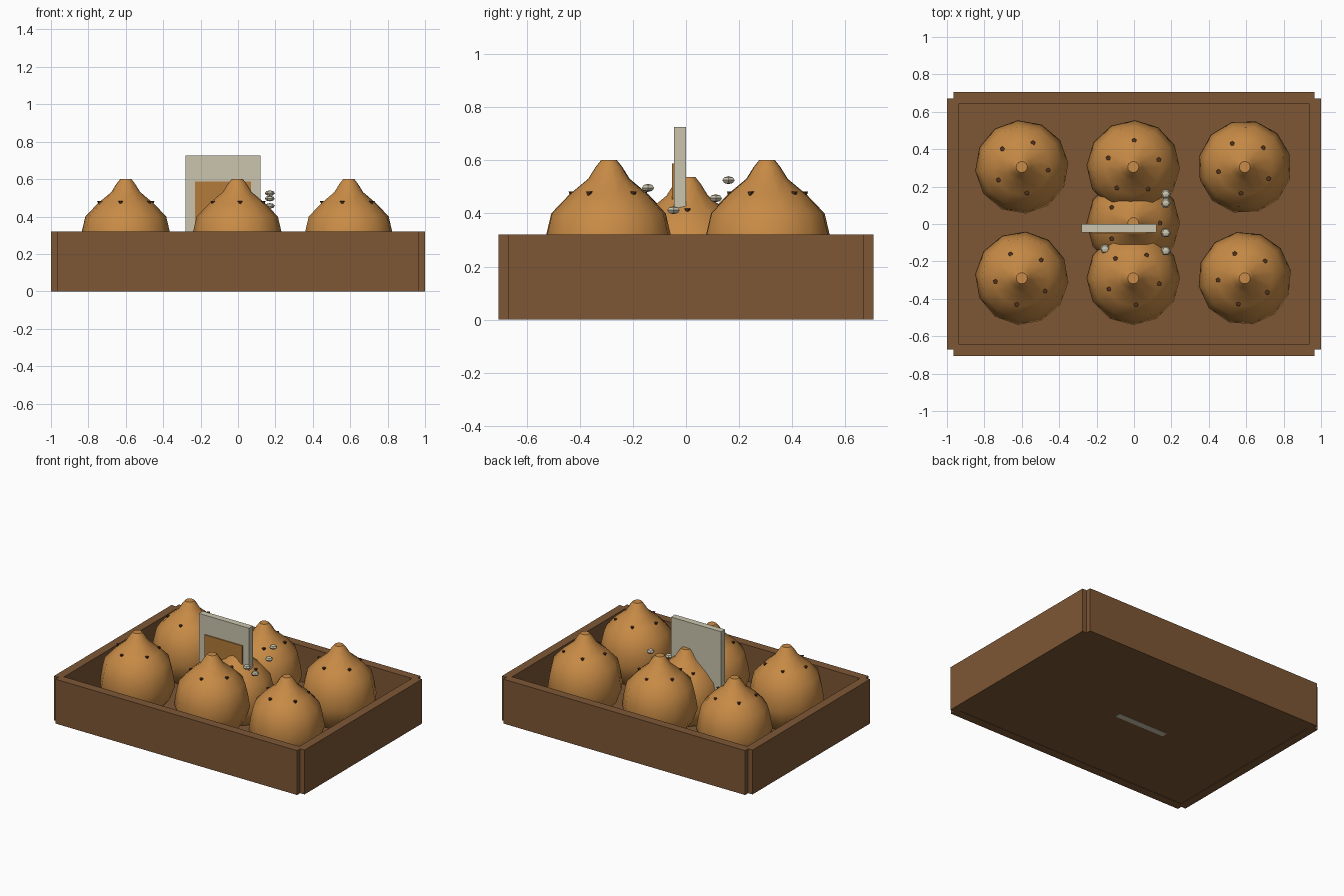
import bpy, bmesh, math

if "Cube" in bpy.data.objects:
    bpy.data.objects.remove(bpy.data.objects["Cube"])


def material(name, rgb):
    lin = [(c / 255 / 12.92) if c < 10 else ((c / 255 + 0.055) / 1.055) ** 2.4 for c in rgb]
    m = bpy.data.materials.new(name)
    m.diffuse_color = (*lin, 1)
    m.use_nodes = True
    m.node_tree.nodes["Principled BSDF"].inputs["Base Color"].default_value = m.diffuse_color
    return m


WOOD = material("brown wood", (125, 87, 53))
SKIN = material("golden skin", (200, 139, 70))
PANEL = material("orange panel", (180, 123, 58))
PALE = material("pale card", (203, 197, 174))
DARK = material("dark fleck", (82, 50, 28))


def finish(bm, name, mat, smooth=None):
    bmesh.ops.recalc_face_normals(bm, faces=bm.faces)
    me = bpy.data.meshes.new(name)
    bm.to_mesh(me)
    bm.free()
    me.materials.append(mat)
    ob = bpy.data.objects.new(name, me)
    bpy.context.collection.objects.link(ob)
    if smooth:
        bpy.ops.object.select_all(action='DESELECT')
        ob.select_set(True)
        bpy.context.view_layer.objects.active = ob
        bpy.ops.object.shade_smooth_by_angle(angle=math.radians(smooth))
    return ob


def box(name, mat, x0, x1, y0, y1, z0, z1):
    bm = bmesh.new()
    bmesh.ops.create_cube(bm, size=1)
    for v in bm.verts:
        v.co = ((x0 + x1) / 2 + v.co.x * (x1 - x0),
                (y0 + y1) / 2 + v.co.y * (y1 - y0),
                (z0 + z1) / 2 + v.co.z * (z1 - z0))
    return finish(bm, name, mat)


# Open tray with notched corners
box("tray_floor", WOOD, -0.965, 0.965, -0.67, 0.67, 0.002, 0.06)
for s, side in ((-1, "front"), (1, "back")):
    a, b = sorted((s * 0.642, s * 0.705))
    box(f"tray_{side}_wall", WOOD, -0.965, 0.965, a, b, 0, 0.32)
for s, side in ((-1, "left"), (1, "right")):
    a, b = sorted((s * 0.938, s * 1.0))
    box(f"tray_{side}_wall", WOOD, a, b, -0.67, 0.67, 0, 0.32)

# Pointed bun: lathed profile (radius, height)
PROFILE = [(0.14, 0.04), (0.215, 0.13), (0.25, 0.23), (0.236, 0.32), (0.217, 0.40),
           (0.15, 0.47), (0.078, 0.53), (0.05, 0.575), (0.03, 0.60)]
SIDES = 12


def bun(name, cx, cy, dz, turn):
    bm = bmesh.new()
    rings = []
    for r, z in PROFILE:
        rings.append([bm.verts.new((cx + r * math.cos(2 * math.pi * i / SIDES + turn),
                                    cy + r * math.sin(2 * math.pi * i / SIDES + turn),
                                    max(z + dz, 0.03))) for i in range(SIDES)])
    for lo, hi in zip(rings, rings[1:]):
        for i in range(SIDES):
            j = (i + 1) % SIDES
            bm.faces.new((lo[i], lo[j], hi[j], hi[i]))
    bm.faces.new(rings[0])
    bm.faces.new(rings[-1])
    finish(bm, name, SKIN, 50)
    # Five small flecks around the shoulder
    bm = bmesh.new()
    for k in range(5):
        a = turn + 2 * math.pi * k / 5
        new = bmesh.ops.create_cone(bm, cap_ends=True, segments=5, radius1=0.0,
                                    radius2=0.013, depth=0.03)["verts"]
        bmesh.ops.translate(bm, verts=new, vec=(cx + 0.142 * math.cos(a),
                                                cy + 0.142 * math.sin(a), 0.467 + dz))
    finish(bm, name + "_flecks", DARK)


TURNS = {(0, 0): 115, (1, 0): 60, (2, 0): 40, (0, 1): 65, (1, 1): 88, (2, 1): 46}
for (i, j), deg in TURNS.items():
    bun(f"bun_{'front' if j == 0 else 'back'}_{i + 1}", -0.6 + 0.596 * i,
        (-0.29, 0.305)[j], 0, math.radians(deg))
bun("bun_centre", -0.004, 0.005, -0.063, math.radians(0))

# Price card standing in the tray
box("card", PALE, -0.28, 0.12, -0.045, 0.0, 0.0, 0.725)
box("card_panel", PANEL, -0.23, 0.07, -0.053, -0.045, 0.2, 0.587)

# Loose crumbs
CRUMBS = [(0.17, 0.16, 0.525), (0.17, 0.112, 0.457), (0.17, -0.047, 0.412),
          (0.17, -0.143, 0.496), (-0.155, -0.133, 0.40)]
for n, p in enumerate(CRUMBS):
    bm = bmesh.new()
    bmesh.ops.create_uvsphere(bm, u_segments=6, v_segments=4, radius=1)
    for v in bm.verts:
        x, y, z = v.co
        v.co = (p[0] - y * 0.027, p[1] + x * 0.027, p[2] + z * 0.015)
    finish(bm, f"crumb_{n + 1}", PALE)
